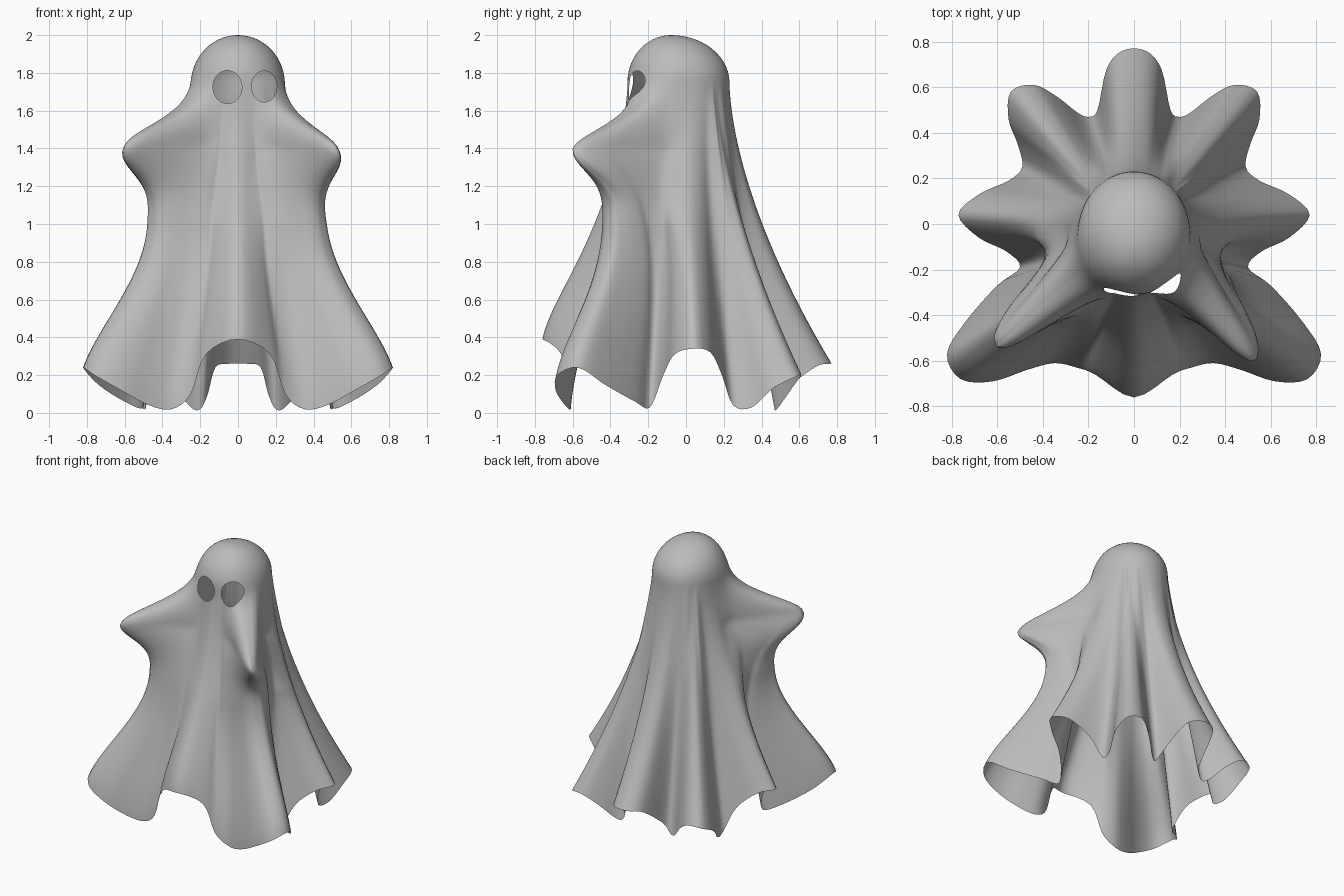
import bpy, bmesh, math
from mathutils import Vector
from mathutils.bvhtree import BVHTree

cube = bpy.data.objects.get("Cube")
if cube:
    bpy.data.objects.remove(cube)

# Hem of the cloth, front centre to back centre on the +x side
HALF_HEM = [
    (0, -.76, .39), (.17, -.66, .31), (.25, -.63, .1), (.35, -.61, .02),
    (.47, -.64, .04), (.62, -.69, .12), (.76, -.68, .2), (.82, -.57, .24),
    (.74, -.43, .15), (.6, -.27, .06), (.5, -.19, .03), (.56, -.12, .2),
    (.68, -.06, .31), (.77, .04, .34), (.68, .13, .32), (.55, .19, .2),
    (.49, .25, .04), (.51, .35, .03), (.55, .46, .13), (.54, .58, .19),
    (.44, .61, .2), (.34, .56, .13), (.25, .49, .03), (.2, .47, .02),
    (.16, .5, .1), (.12, .68, .24), (.05, .76, .26)]
NECK_Z, CENTRE_Y, RX, RY = 1.75, -.04, .245, .27
STEPS, DOME_ROWS, CLOTH_ROWS = 4, 14, 60
# Each arm: head angle, outward pull, height of the tip
ARMS = [(math.radians(-33), Vector((.27, -.37, 0)), 1.40),
        (math.radians(-148), Vector((-.34, -.32, 0)), 1.42)]
# Each eye: centre x, centre z, half width, half height
EYES = [(-.056, 1.725, .077, .087), (.139, 1.728, .067, .083)]


def closed_spline(points, steps):
    """Catmull-Rom curve through a closed loop of points."""
    out, n = [], len(points)
    for i in range(n):
        a, b, c, d = (points[(i + k) % n] for k in (-1, 0, 1, 2))
        for j in range(steps):
            t = j / steps
            out.append(b + (c - a) * t / 2 + (a * 2 - b * 5 + c * 4 - d) * t * t / 2
                       + (b * 3 - a - c * 3 + d) * t ** 3 / 2)
    return out


def head_angle(p):
    """Angle on the head that a hem point hangs from; back folds gather at the corners."""
    a = math.atan2(p.y - CENTRE_Y, p.x)
    return a + .18 * math.sin(4 * a) if a > 0 else a


def arm_pull(angle, z):
    """Push of the raised arms on the cloth at a head angle and height."""
    total = Vector()
    for centre, pull, tip in ARMS:
        d = z - tip
        turn = (angle - centre + math.pi) % math.tau - math.pi
        drop = min(max(-d, 0), .4)
        if d > 0:
            lift = math.exp(-(d / .17) ** 1.7)
        else:
            lift = .6 * math.exp(-(d / .17) ** 2) + .4 * math.exp(-(d / .44) ** 2)
        spread = .32 + max(d, 0) * .6 + drop * .6
        wide = Vector((pull.x * (1 + drop * 1.5), pull.y, 0))
        total += wide * lift * math.exp(-abs(turn / spread) ** 2.6)
    return total


def make_sheet():
    half = [Vector(p) for p in HALF_HEM]
    mirrored = [Vector((-p.x, p.y, p.z)) for p in reversed(half[1:])]
    hem = closed_spline(half + mirrored, STEPS)
    angles = [head_angle(p) for p in hem]
    bm = bmesh.new()
    rows = []
    # Rounded head
    for i in range(1, DOME_ROWS):
        phi = math.pi / 2 * i / DOME_ROWS
        k, z = math.sin(phi), NECK_Z + .25 * math.cos(phi)
        rows.append([Vector((RX * k * math.cos(a), CENTRE_Y - .04 * (1 - k) + RY * k * math.sin(a), z))
                     + arm_pull(a, z) for a in angles])
    # Draped cloth from the head to the hem; the low valleys spread out earlier
    for i in range(CLOTH_ROWS + 1):
        s = i / CLOTH_ROWS
        row = []
        for a, h in zip(angles, hem):
            f = s ** (1.15 + .5 * min(max(h.z, 0) / .22, 1))
            f += 1.4 * max(-h.y, 0) * s ** 6 * (1 - s)
            z = NECK_Z + (h.z - NECK_Z) * s
            neck = Vector((RX * math.cos(a), CENTRE_Y + RY * math.sin(a), 0))
            p = neck.lerp(Vector((h.x, h.y, 0)), f) + arm_pull(a, z) * (1 - s ** 3)
            p.z = z
            row.append(p)
        rows.append(row)
    grid = [[bm.verts.new(p) for p in row] for row in rows]
    top = bm.verts.new((0, CENTRE_Y - .04, 2))
    n = len(hem)
    for j in range(n):
        k = (j + 1) % n
        bm.faces.new((top, grid[0][j], grid[0][k]))
        for upper, lower in zip(grid, grid[1:]):
            bm.faces.new((upper[j], lower[j], lower[k], upper[k]))
    cut_eyes(bm)
    for face in bm.faces:
        face.smooth = True
    mesh = bpy.data.meshes.new("ghost_sheet")
    bm.to_mesh(mesh)
    bm.free()
    return mesh


def cut_eyes(bm):
    """Open each eye hole and round its rim along the surface."""
    surface = BVHTree.FromBMesh(bm)
    for ex, ez, w, h in EYES:
        def inside(c):
            return c.y < -.1 and ((c.x - ex) / w) ** 2 + ((c.z - ez) / h) ** 2 < 1
        hole = {f for f in bm.faces if inside(f.calc_center_median())}
        rim = {v for f in hole for v in f.verts if any(g not in hole for g in v.link_faces)}
        bmesh.ops.delete(bm, geom=list(hole), context='FACES')
        for v in rim:
            u = Vector(((v.co.x - ex) / w, (v.co.z - ez) / h)).normalized()
            spot = Vector((ex + u.x * w, -2, ez + u.y * h))
            v.co = surface.ray_cast(spot, Vector((0, 1, 0)))[0] or v.co


cloth = bpy.data.materials.new("grey_cloth")
cloth.use_nodes = True
colour = (.5, .5, .5, 1)
cloth.diffuse_color = colour
cloth.node_tree.nodes["Principled BSDF"].inputs["Base Color"].default_value = colour

mesh = make_sheet()
mesh.materials.append(cloth)
sheet = bpy.data.objects.new("ghost_sheet", mesh)
bpy.context.collection.objects.link(sheet)
